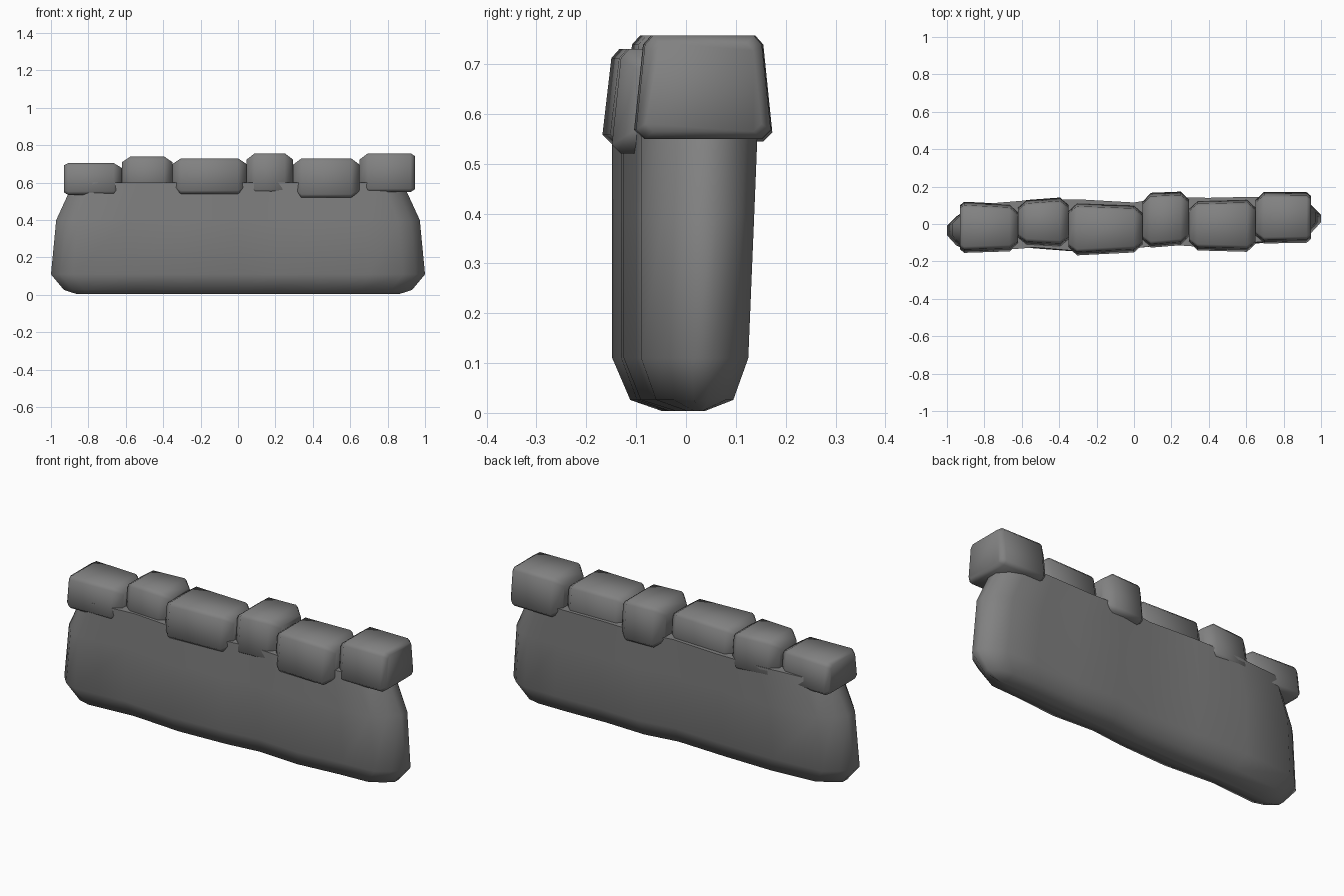
import bpy
import bmesh

cube = bpy.data.objects.get("Cube")
if cube:
    bpy.data.objects.remove(cube, do_unlink=True)

stone_grey = bpy.data.materials.new("stone grey")
GREY = (0.22, 0.22, 0.22, 1)
stone_grey.use_nodes = True
stone_grey.diffuse_color = GREY
stone_grey.node_tree.nodes["Principled BSDF"].inputs["Base Color"].default_value = GREY


def loft(name, rings, angle):
    """Skin closed rings of equal length and cap both ends."""
    bm = bmesh.new()
    loops = [[bm.verts.new(p) for p in ring] for ring in rings]
    for a, b in zip(loops, loops[1:]):
        for i in range(len(a)):
            j = (i + 1) % len(a)
            bm.faces.new((a[i], a[j], b[j], b[i]))
    bm.faces.new(loops[0])
    bm.faces.new(loops[-1])
    bmesh.ops.recalc_face_normals(bm, faces=bm.faces[:])
    mesh = bpy.data.meshes.new(name)
    bm.to_mesh(mesh)
    bm.free()
    mesh.materials.append(stone_grey)
    obj = bpy.data.objects.new(name, mesh)
    bpy.context.collection.objects.link(obj)
    bpy.ops.object.select_all(action='DESELECT')
    obj.select_set(True)
    bpy.context.view_layer.objects.active = obj
    bpy.ops.object.shade_smooth_by_angle(angle=angle)
    return obj


# Wall body: plan outline stations (x, front y, back y)
plan = [(-1, -.06, -.01), (-.95, -.115, .04), (-.88, -.145, .09),
        (-.6, -.125, .11), (-.3, -.148, .11), (0, -.13, .095),
        (.2, -.11, .125), (.45, -.125, .12), (.7, -.1, .125),
        (.88, -.09, .125), (.95, -.045, .1), (1, .01, .05)]
# Heights (z, length scale, thickness scale, backward lean of rear side)
levels = [(.004, .86, .15, 0), (.026, .93, .72, 0), (.11, 1, 1, 0),
          (.4, .972, 1, .012), (.6, .88, 1, .02)]


def body_ring(z, length, thick, lean):
    front, back = [], []
    for x, f, b in plan:
        mid, half = (f + b) / 2, (b - f) / 2 * thick
        front.append((x * length, mid - half, z))
        back.append((x * length, mid + half + lean, z))
    return front + back[::-1]


loft("wall_body", [body_ring(*lv) for lv in levels], 0.9)


# Cap stones: x range, z range, front and back y at the left and right end
caps = [(-.93, -.62, .535, .705, -.155, .12, -.145, .105),
        (-.62, -.35, .55, .74, -.11, .125, -.125, .145),
        (-.35, .045, .54, .73, -.17, .115, -.15, .1),
        (.045, .295, .545, .757, -.13, .165, -.11, .175),
        (.295, .65, .52, .73, -.14, .125, -.15, .135),
        (.65, .945, .55, .757, -.105, .172, -.1, .17)]


def cap_ring(x, f, b, z0, z1, shrink):
    """Tapered block section with eased corners."""
    e = .018
    pts = [(f + e, z0), (f, z0 + e), (f + .018, z1 - e), (f + .034, z1),
           (b - .034, z1), (b - .018, z1 - e), (b, z0 + e), (b - e, z0)]
    cy, cz = (f + b) / 2, (z0 + z1) / 2
    return [(x, cy + (y - cy) * shrink, cz + (z - cz) * shrink) for y, z in pts]


for n, (x0, x1, z0, z1, f0, b0, f1, b1) in enumerate(caps):
    first, last = n == 0, n == len(caps) - 1
    stations = [(0, .86 if first else .68), (.022 if first else .045, 1),
                (x1 - x0 - (.022 if last else .045), 1),
                (x1 - x0, .86 if last else .68)]
    rings = []
    for d, shrink in stations:
        t = d / (x1 - x0)
        rings.append(cap_ring(x0 + d, f0 + (f1 - f0) * t, b0 + (b1 - b0) * t,
                              z0, z1, shrink))
    loft(f"cap_stone_{n + 1}", rings, 0.9)
